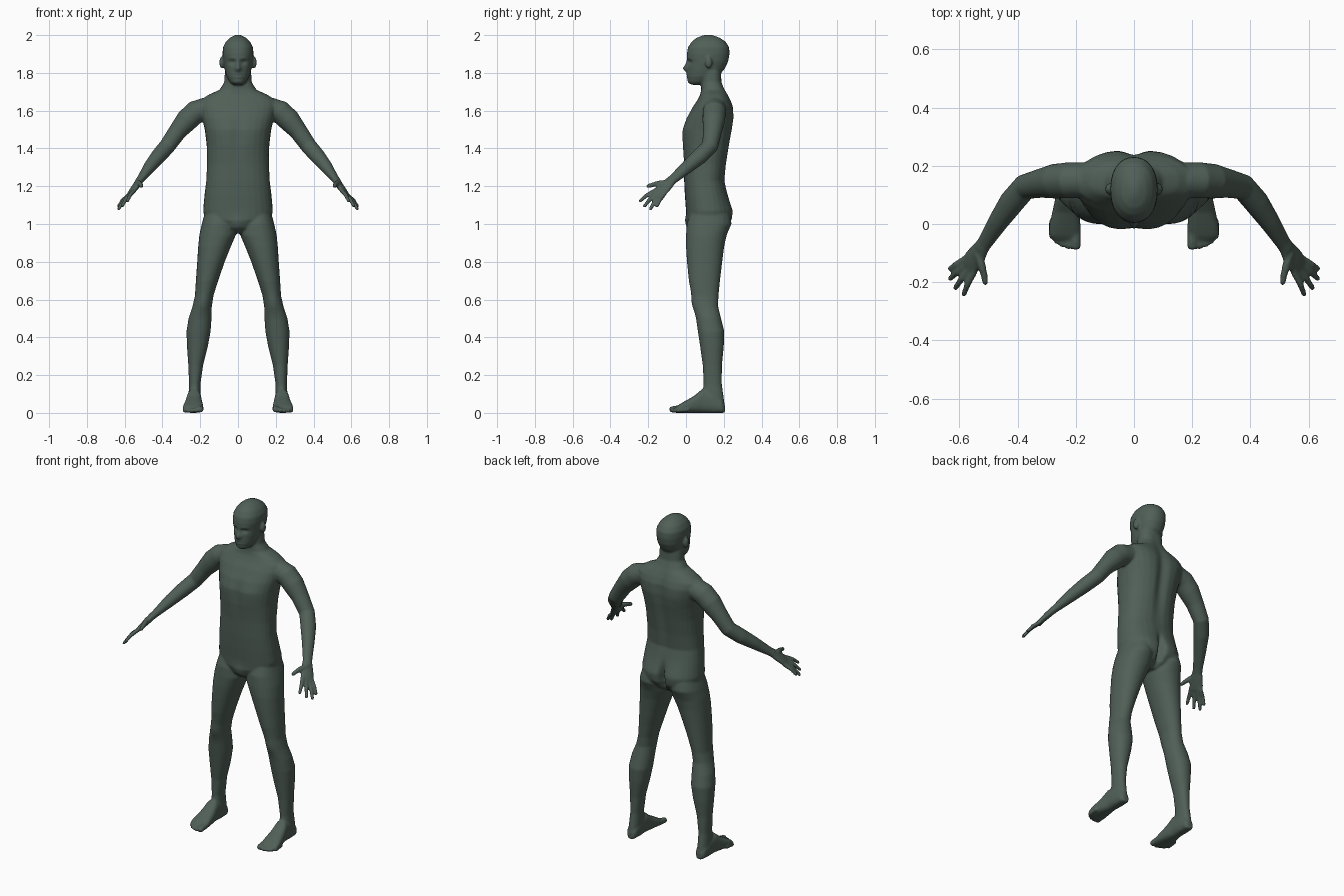
import bpy, bmesh, math
from mathutils import Vector, Matrix

N = 28
bm = bmesh.new()


def loft(rings):
    rows = [[bm.verts.new(p) for p in r] for r in rings]
    for a, b in zip(rows, rows[1:]):
        for i in range(N):
            j = (i + 1) % N
            bm.faces.new((a[i], a[j], b[j], b[i]))
    bm.faces.new(rows[0][::-1])
    bm.faces.new(rows[-1])


def ring(c, u, v, p=2.0):
    """Superellipse ring round c with half axes u and v."""
    out = []
    for i in range(N):
        t = 2 * math.pi * i / N
        co, si = math.cos(t), math.sin(t)
        out.append(Vector(c) + Vector(u) * math.copysign(abs(co) ** (2 / p), co)
                   + Vector(v) * math.copysign(abs(si) ** (2 / p), si))
    return out


def flat(z, x0, x1, y0, y1, p=2.0):
    return ring(((x0 + x1) / 2, (y0 + y1) / 2, z), ((x1 - x0) / 2, 0, 0), (0, (y1 - y0) / 2, 0), p)


def tube(path, side, s):
    """Limb along (point, width, thickness) steps, with rounded ends."""
    pts = [Vector(q[0]) for q in path]
    rings = []
    for i, (c, w, t) in enumerate(path):
        d = (pts[min(i + 1, len(pts) - 1)] - pts[max(i - 1, 0)]).normalized()
        u = (Vector(side) - d * d.dot(Vector(side))).normalized()
        v = d.cross(u)
        steps = [(0, 1)]
        if i == 0:
            steps = [(-.8, .5), (-.5, .85), (0, 1)]
        elif i == len(path) - 1:
            steps = [(0, 1), (.5, .85), (.8, .5)]
        for k, f in steps:
            rings.append(ring(pts[i] + d * k * t, u * w * f, v * t * f))
    loft([[Vector((p.x * s, p.y, p.z)) for p in r] for r in rings])


def ball(c, size):
    bmesh.ops.create_uvsphere(bm, u_segments=20, v_segments=12, radius=1,
                              matrix=Matrix.Translation(c) @ Matrix.Diagonal((*size, 1)))


# Torso and neck: z, half width, front y, back y
torso = [(.95, .06, .05, .17), (.98, .13, .02, .21), (1.02, .175, .002, .235), (1.07, .185, 0, .238),
         (1.15, .178, -.006, .222), (1.23, .168, -.01, .205), (1.32, .164, -.012, .215),
         (1.42, .166, -.019, .232), (1.5, .176, -.016, .245), (1.56, .19, .002, .25),
         (1.62, .205, .035, .247), (1.655, .2, .06, .236), (1.685, .155, .075, .222),
         (1.71, .098, .08, .208), (1.75, .073, .082, .19), (1.8, .07, .085, .187), (1.86, .06, .09, .18)]
loft([flat(z, -w, w, f, b, 2.35) for z, w, f, b in torso])

# Head
head = [(1.737, .025, .03, .08), (1.75, .042, .014, .12), (1.78, .06, .009, .17), (1.82, .071, .008, .205),
        (1.86, .078, .009, .224), (1.9, .082, .004, .231), (1.935, .08, .01, .229), (1.965, .065, .03, .21),
        (1.985, .045, .055, .18), (1.997, .022, .085, .15), (2.002, .008, .105, .13)]
loft([flat(z, -w, w, f, b, 2.2) for z, w, f, b in head])

# Leg: z, inner x, outer x, front y, back y
leg = [(1.08, .03, .17, .03, .21), (1.0, .015, .192, .004, .235), (.94, .012, .205, 0, .215),
       (.88, .038, .211, 0, .202), (.8, .07, .216, .005, .192), (.7, .105, .223, .015, .18),
       (.62, .13, .228, .03, .172), (.56, .139, .242, .04, .171), (.5, .14, .262, .053, .186),
       (.43, .145, .273, .063, .203), (.35, .16, .27, .075, .2), (.25, .185, .263, .089, .19),
       (.15, .199, .259, .093, .19), (.08, .198, .263, .085, .2), (.03, .2, .262, .08, .207), (.004, .206, .256, .09, .2)]
# Foot: y, inner x, outer x, top z
foot = [(.206, .212, .248, .04), (.19, .2, .262, .07), (.14, .195, .267, .11), (.085, .194, .271, .125),
        (.04, .188, .281, .088), (-.01, .183, .291, .06), (-.04, .183, .292, .042), (-.055, .188, .28, .03)]
# Toe: x, tip y, radius
toes = [(.2, -.088, .018), (.225, -.086, .013), (.246, -.079, .012), (.265, -.068, .0115), (.282, -.05, .011)]

# Arm and palm: centre, width, thickness
arm = [((.17, .15, 1.61), .06, .06), ((.225, .15, 1.592), .062, .062), ((.27, .147, 1.55), .06, .06),
       ((.32, .14, 1.49), .05, .048), ((.375, .127, 1.412), .044, .043), ((.42, .075, 1.36), .044, .041),
       ((.465, .01, 1.305), .036, .034), ((.513, -.065, 1.24), .028, .021), ((.525, -.083, 1.225), .029, .02)]
palm = [((.517, -.072, 1.236), .026, .019), ((.535, -.1, 1.208), .036, .018),
        ((.552, -.125, 1.184), .041, .016), ((.567, -.143, 1.163), .04, .013)]
spread = Vector((-.05, -.09, .03))
# Finger: knuckle, tip
fingers = [((.55, -.166, 1.176), (.585, -.243, 1.122)), ((.562, -.154, 1.166), (.614, -.22, 1.094)),
           ((.573, -.138, 1.157), (.632, -.188, 1.08)), ((.58, -.12, 1.152), (.633, -.154, 1.094))]
thumb = [((.535, -.105, 1.215), .018, .016), ((.523, -.145, 1.215), .015, .014),
         ((.515, -.175, 1.208), .0125, .012), ((.511, -.202, 1.2), .011, .01)]

for s in (-1, 1):
    loft([flat(z, s * a, s * b, f, k, 2.15) for z, a, b, f, k in leg])
    loft([ring((s * (a + b) / 2, y, t / 2), ((b - a) / 2, 0, 0), (0, 0, t / 2), 2.6) for y, a, b, t in foot])
    for x, y, r in toes:
        tube([((x, y + .06, r + .006), r, r), ((x, y + .03, r + .003), r * .95, r * .95),
              ((x, y + r * .7, r), r, r * .9)], (1, 0, 0), s)
    tube(arm, spread, s)
    tube(palm, spread, s)
    for base, tip in fingers:
        a, b = Vector(base), Vector(tip)
        back = (Vector((.535, -.1, 1.208)) - a) * .35
        mid = a.lerp(b, .5) + Vector((.004, -.002, .004))
        tube([(a + back, .012, .011), (a, .0125, .0115), (mid, .0115, .011), (b, .0095, .009)], spread, s)
    tube(thumb, (0, 0, 1), s)
    ball((s * .086, .12, 1.855), (.013, .019, .032))      # ear

bmesh.ops.recalc_face_normals(bm, faces=bm.faces)
mesh = bpy.data.meshes.new("body")
bm.to_mesh(mesh)
bm.free()
body = bpy.data.objects.new("body", mesh)
bpy.context.collection.objects.link(body)
bpy.context.view_layer.objects.active = body
body.select_set(True)

# Fuse the parts into one skin
rm = body.modifiers.new("fuse", 'REMESH')
rm.mode, rm.voxel_size = 'VOXEL', .006
sm = body.modifiers.new("soften", 'SMOOTH')
sm.factor, sm.iterations = .5, 5
for m in ("fuse", "soften"):
    bpy.ops.object.modifier_apply(modifier=m)

# Soft sculpting: x (mirrored), y, z, spread x, spread z, push along y
sculpt = [(0, 0, 1.822, .011, .012, -.022), (0, 0, 1.848, .008, .016, -.011),   # nose
          (.03, 0, 1.857, .014, .009, .011), (.03, 0, 1.877, .018, .007, -.004),  # eye, brow
          (0, 0, 1.785, .02, .011, -.008), (0, 0, 1.786, .02, .003, .005),        # lips
          (0, 0, 1.752, .018, .01, -.005),                                        # chin
          (0, 0, 1.47, .02, .09, .006), (.085, 0, 1.49, .05, .045, -.006),        # chest
          (0, .03, .99, .028, .03, -.014),                                        # groin
          (0, .23, 1.48, .022, .15, -.016), (.1, .24, 1.58, .05, .06, .007),      # back
          (0, .23, 1.04, .012, .05, -.045), (.085, .23, 1.06, .055, .05, .014),   # buttocks
          (.185, .035, .58, .025, .03, -.006)]                                    # kneecap
for v in body.data.vertices:
    x, y, z = v.co
    push = 0
    for cx, cy, cz, sx, sz, dy in sculpt:
        dx, dz, dd = (abs(x) - cx) / sx, (z - cz) / sz, (y - cy) / .06
        if abs(dx) < 3 and abs(dz) < 3 and abs(dd) < 2.5:
            push += dy * math.exp(-(dx * dx + dz * dz + dd * dd) / 2)
    v.co.y += push
    v.co.z = max(z, 0)

bpy.ops.object.shade_smooth()
mat = bpy.data.materials.new("dark_green_grey")
mat.diffuse_color = (.08, .115, .095, 1)
body.data.materials.clear()
body.data.materials.append(mat)
